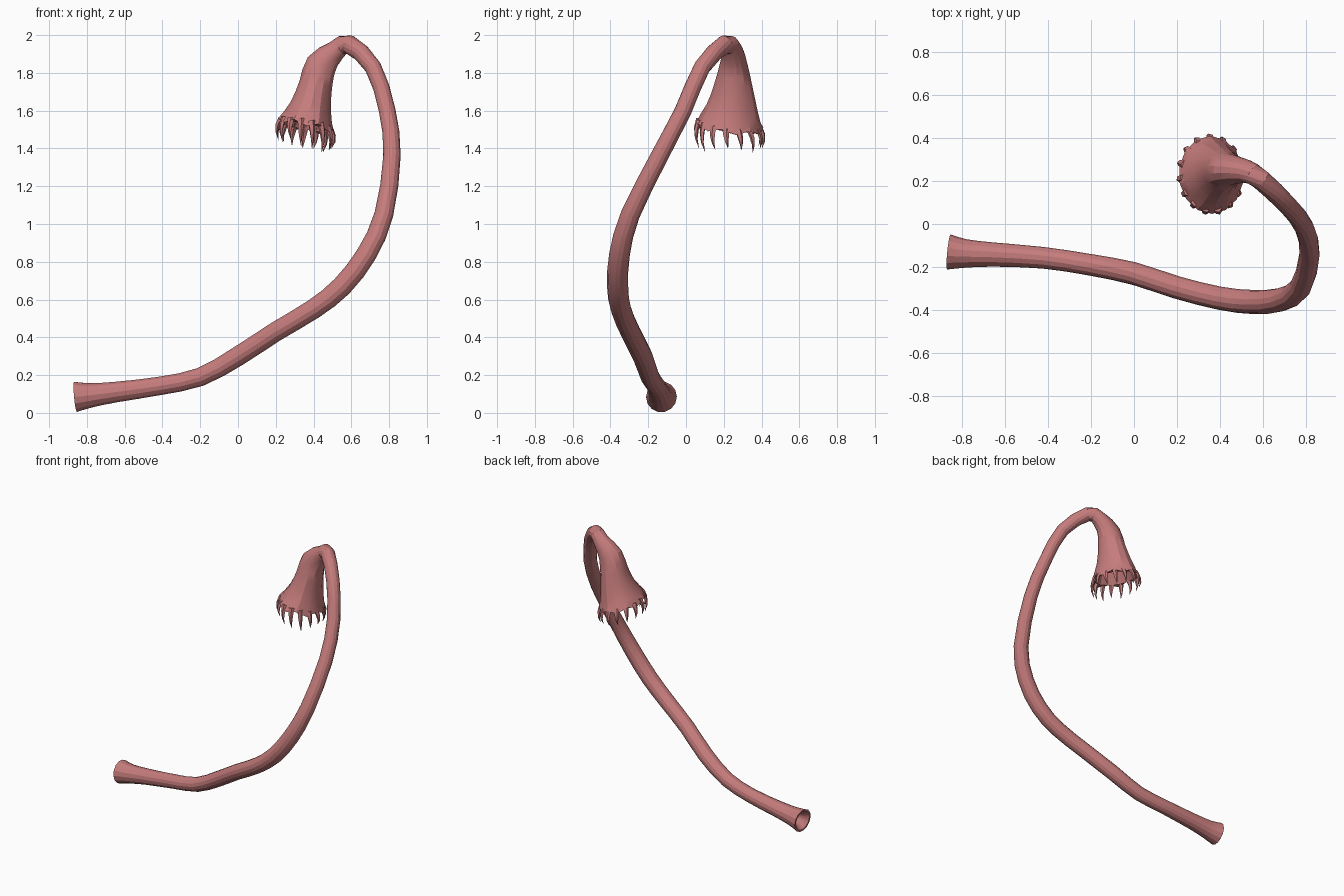
import bpy, bmesh, math, random
from mathutils import Vector

if "Cube" in bpy.data.objects:
    bpy.data.objects.remove(bpy.data.objects["Cube"])

random.seed(4)
SIDES = 14
mat = bpy.data.materials.new("flesh")
mat.diffuse_color = (0.56, 0.2, 0.2, 1)
mat.use_nodes = True
mat.node_tree.nodes["Principled BSDF"].inputs["Base Color"].default_value = mat.diffuse_color

# centre line from tail to mouth: x, y, z, half width, half depth
PATH = [
    (-.86, -.13, .085, .082, .082), (-.78, -.137, .093, .066, .066),
    (-.65, -.142, .11, .056, .056), (-.42, -.157, .142, .05, .05),
    (-.20, -.19, .19, .05, .05), (0, -.23, .30, .053, .053),
    (.2, -.295, .43, .053, .053), (.4, -.345, .55, .054, .054),
    (.55, -.362, .67, .056, .056), (.68, -.352, .84, .055, .055),
    (.772, -.295, 1.05, .051, .051), (.815, -.14, 1.36, .047, .047),
    (.79, -.015, 1.60, .045, .045), (.715, .085, 1.83, .045, .045),
    (.59, .205, 1.95, .048, .05), (.52, .245, 1.92, .055, .055),
    (.44, .252, 1.84, .075, .085), (.412, .25, 1.74, .10, .09),
    (.385, .243, 1.62, .135, .112), (.358, .228, 1.515, .182, .153),
]


def sample(i, f):
    """Smooth curve through PATH: value at fraction f of segment i."""
    n = len(PATH) - 1
    a, b, c, d = (PATH[min(max(k, 0), n)] for k in (i - 1, i, i + 1, i + 2))
    return [.5 * (2 * q + (r - p) * f + (2 * p - 5 * q + 4 * r - s) * f * f
                  + (3 * q - p - 3 * r + s) * f ** 3)
            for p, q, r, s in zip(a, b, c, d)]


def frame(t):
    t = t.normalized()
    u = (Vector((0, 1, 0)) - t * t.y).normalized()
    return u, t.cross(u)


def ring_points(c, t, ru, rv, n=SIDES):
    u, v = frame(t)
    return [c + u * ru * math.cos(a) + v * rv * math.sin(a)
            for a in (2 * math.pi * k / n for k in range(n))]


def skin(bm, rings, cap_start, cap_end):
    loops = [[bm.verts.new(p) for p in r] for r in rings]
    for a, b in zip(loops, loops[1:]):
        n = len(a)
        for k in range(n):
            bm.faces.new((a[k], a[(k + 1) % n], b[(k + 1) % n], b[k]))
    if cap_start:
        bm.faces.new(loops[0][::-1])
    if cap_end:
        bm.faces.new(loops[-1])


def finish(bm, name):
    bmesh.ops.recalc_face_normals(bm, faces=bm.faces)
    me = bpy.data.meshes.new(name)
    bm.to_mesh(me)
    bm.free()
    ob = bpy.data.objects.new(name, me)
    bpy.context.collection.objects.link(ob)
    me.materials.append(mat)
    bpy.ops.object.select_all(action='DESELECT')
    ob.select_set(True)
    bpy.context.view_layer.objects.active = ob
    bpy.ops.object.shade_smooth_by_angle(angle=math.radians(25))
    return ob


# sampled sections: two per segment
secs = [sample(i, f) for i in range(len(PATH) - 1) for f in (0, .5)] + [list(PATH[-1])]
cen = [Vector(s[:3]) for s in secs]
last = len(secs) - 1
tan = [cen[min(i + 1, last)] - cen[max(i - 1, 0)] for i in range(last + 1)]
tan[-1] = Vector((-.2, -.1, -1))


def inner(i, k):
    return ring_points(cen[i], tan[i], secs[i][3] * k, secs[i][4] * k)


# body: hollow tail cup, long neck, bell head and hollow mouth in one skin
rings = [inner(2, .45), inner(1, .6), inner(0, .85)]
rings += [inner(i, 1) for i in range(last + 1)]
rim = rings[-1]
# slightly ragged lip
for k, p in enumerate(rim):
    p.z += .012 * (-1) ** k
rings += [inner(last, .87), inner(last - 2, .8), inner(last - 4, .6), inner(last - 5, .3)]
bm = bmesh.new()
skin(bm, rings, True, True)
finish(bm, "body")

# teeth: curved tapering spikes hanging from the lip
bm = bmesh.new()
COUNT = 15
base = ring_points(cen[last], tan[last], .165, .138, COUNT)
down = Vector((-.05, .05, -1))
for p in base:
    out = (p - cen[last]).normalized()
    side = out.cross(down).normalized()
    length = random.uniform(.085, .135)
    sections = []
    for f, w, bulge in ((-.2, .021, -.004), (.2, .016, .014), (.6, .009, .018), (1, .001, .006)):
        c = p + down * length * f + out * bulge + side * .008 * f
        sections.append([c + side * w * math.cos(a) + out * w * .75 * math.sin(a)
                         for a in (math.tau * j / 5 for j in range(5))])
    skin(bm, sections, True, True)
finish(bm, "teeth")
